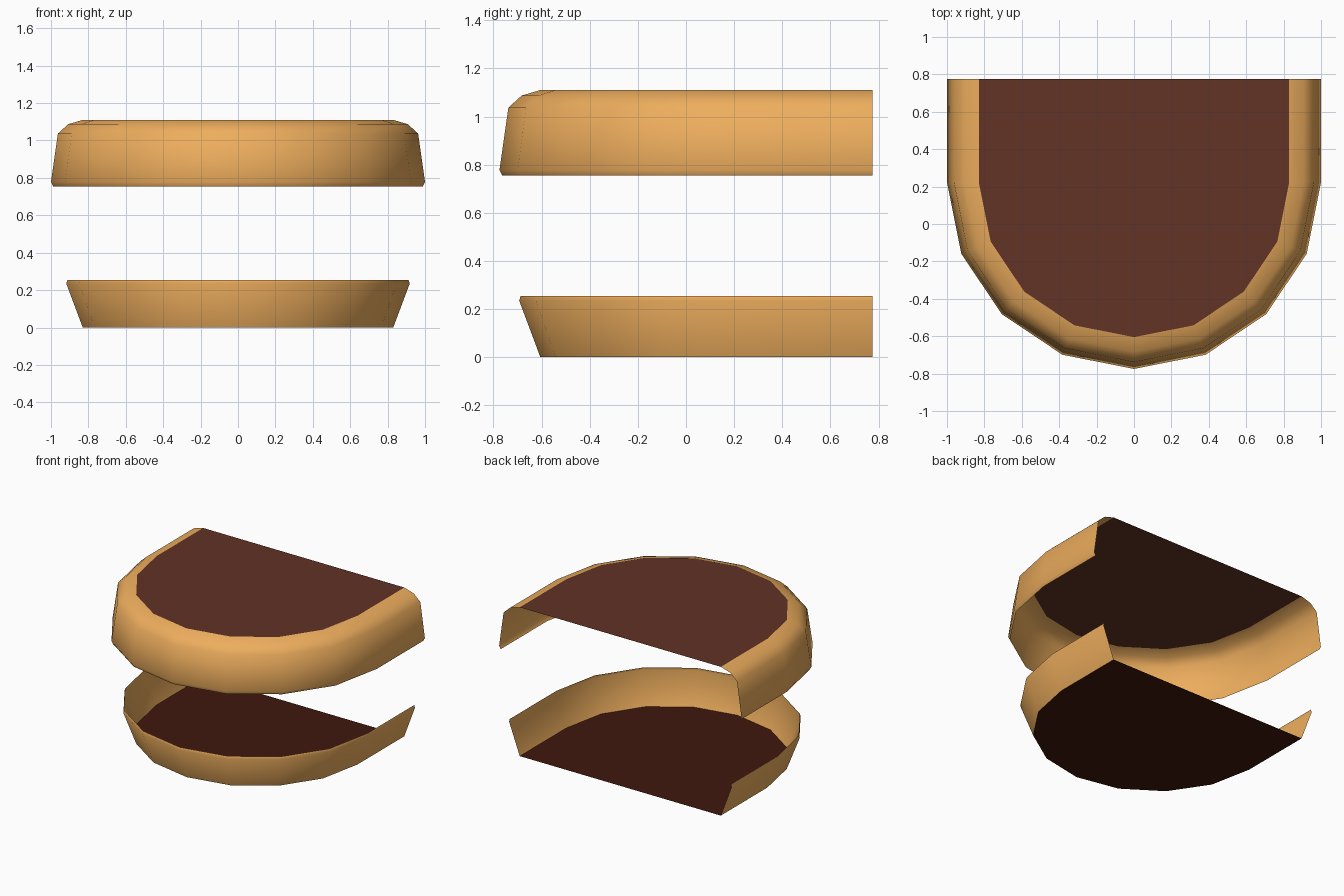
import bpy
import math

if "Cube" in bpy.data.objects:
    bpy.data.objects.remove(bpy.data.objects["Cube"])

BACK, CENTRE = 0.775, 0.225  # open back edge, centre of the rounded front


def material(name, rgb):
    m = bpy.data.materials.new(name)
    m.diffuse_color = (*rgb, 1)
    m.use_nodes = True
    m.node_tree.nodes["Principled BSDF"].inputs["Base Color"].default_value = m.diffuse_color
    return m


def outline(r, z):
    """U-shaped ring: straight sides with an 8-sided half circle at the front."""
    arc = [(-r * math.cos(math.pi * i / 8), CENTRE - r * math.sin(math.pi * i / 8), z)
           for i in range(9)]
    return [(-r, BACK, z)] + arc + [(r, BACK, z)]


def add_mesh(name, verts, faces, mat):
    me = bpy.data.meshes.new(name)
    me.from_pydata(verts, [], faces)
    me.materials.append(mat)
    ob = bpy.data.objects.new(name, me)
    bpy.context.collection.objects.link(ob)
    return ob


def wall(name, profile, mat):
    """Skin the U outline through a list of (radius, height) steps."""
    verts = [p for r, z in profile for p in outline(r, z)]
    n = len(verts) // len(profile)
    faces = [(k * n + i, k * n + i + 1, (k + 1) * n + i + 1, (k + 1) * n + i)
             for k in range(len(profile) - 1) for i in range(n - 1)]
    ob = add_mesh(name, verts, faces, mat)
    bpy.ops.object.select_all(action='DESELECT')
    ob.select_set(True)
    bpy.context.view_layer.objects.active = ob
    bpy.ops.object.shade_smooth_by_angle(angle=math.radians(40))


def panel(name, r, z, mat, up):
    verts = outline(r, z)
    idx = list(range(len(verts)))
    add_mesh(name, verts, [idx if up else idx[::-1]], mat)


crust = material("crust", (0.85, 0.42, 0.11))
top_brown = material("top_brown", (0.122, 0.032, 0.019))
base_brown = material("base_brown", (0.051, 0.009, 0.004))

# Upper shell: thin lip, sloped wall, rounded shoulder, flat top
wall("upper_wall", [(0.988, 0.755), (1.0, 0.778), (0.963, 1.037),
                    (0.908, 1.087), (0.83, 1.11)], crust)
panel("upper_top", 0.83, 1.11, top_brown, True)

# Lower tray: flared wall with thin lip, flat floor
wall("lower_wall", [(0.83, 0.0), (0.918, 0.235), (0.912, 0.255)], crust)
panel("lower_floor", 0.83, 0.0, base_brown, False)
